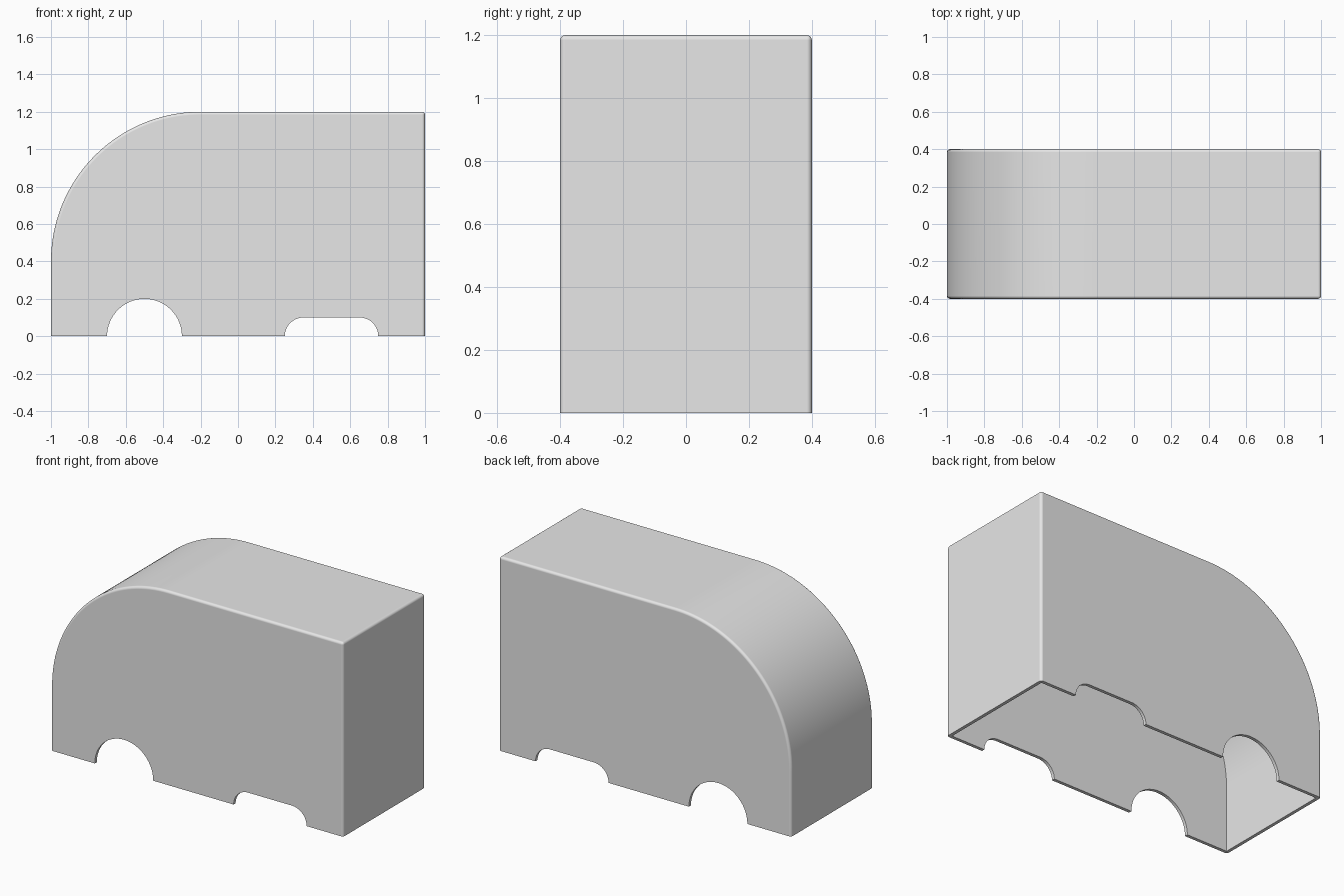
import bpy, bmesh
from math import cos, sin, pi

WALL = 0.02
HALF_DEPTH = 0.4
EDGE_ROUND = 0.016

if "Cube" in bpy.data.objects:
    bpy.data.objects.remove(bpy.data.objects["Cube"])

# One neutral grey for the whole shell
grey = bpy.data.materials.new("plain_grey")
grey.use_nodes = True
colour = (0.8, 0.8, 0.8, 1)
grey.diffuse_color = colour
grey.node_tree.nodes["Principled BSDF"].inputs["Base Color"].default_value = colour


def arc(cx, cz, radius, start, end, steps):
    """Points of an arc in the xz plane."""
    angles = [start + (end - start) * i / steps for i in range(steps + 1)]
    return [(cx + radius * cos(a), cz + radius * sin(a)) for a in angles]


def prism(name, outline, half_depth, rounding=0):
    """Extrude an xz outline along y, rounding every edge off the base."""
    bm = bmesh.new()
    front = bm.faces.new([bm.verts.new((x, -half_depth, z)) for x, z in outline])
    back = bmesh.ops.extrude_face_region(bm, geom=[front])["geom"]
    for v in back:
        if isinstance(v, bmesh.types.BMVert):
            v.co.y = half_depth
    bmesh.ops.recalc_face_normals(bm, faces=bm.faces)
    if rounding:
        bm.normal_update()
        edges = [e for e in bm.edges
                 if max(v.co.z for v in e.verts) > 0.001
                 and e.calc_face_angle(0) > 0.5]
        bmesh.ops.bevel(bm, geom=edges, offset=rounding, offset_type='OFFSET',
                        segments=4, profile=0.5, affect='EDGES')
    mesh = bpy.data.meshes.new(name)
    bm.to_mesh(mesh)
    bm.free()
    obj = bpy.data.objects.new(name, mesh)
    bpy.context.collection.objects.link(obj)
    mesh.materials.append(grey)
    return obj


def shell_outline(inset, base):
    """Box side with one large rounded upper corner."""
    side, top = 1 - inset, 1.2 - inset
    curve = arc(-0.2, 0.4, 0.8 - inset, pi / 2, pi, 40)
    return [(side, base), (side, top)] + curve + [(-side, base)]


# Outer body, then the cavity and the openings in the lower rim
body = prism("shell_body", shell_outline(0, 0), HALF_DEPTH, EDGE_ROUND)
cavity = prism("cavity_cutter", shell_outline(WALL, -0.1), HALF_DEPTH - WALL)
arch = prism("arch_cutter",
             [(-0.3, -0.1)] + arc(-0.5, 0, 0.2, 0, pi, 32) + [(-0.7, -0.1)], 0.6)
slot = prism("slot_cutter",
             [(0.75, -0.1)] + arc(0.65, 0, 0.1, 0, pi / 2, 12)
             + arc(0.35, 0, 0.1, pi / 2, pi, 12) + [(0.25, -0.1)], 0.6)

cutters = [cavity, arch, slot]
for cutter in cutters:
    cutter.hide_render = True
    cut = body.modifiers.new(cutter.name, 'BOOLEAN')
    cut.operation = 'DIFFERENCE'
    cut.solver = 'EXACT'
    cut.object = cutter

# Bake the cuts and drop the cutters
graph = bpy.context.evaluated_depsgraph_get()
graph.update()
baked = bpy.data.meshes.new_from_object(body.evaluated_get(graph))
body.modifiers.clear()
body.data = baked
for cutter in cutters:
    bpy.data.objects.remove(cutter)

# Smooth curves with crisp rims
bpy.ops.object.select_all(action='DESELECT')
body.select_set(True)
bpy.context.view_layer.objects.active = body
bpy.ops.object.shade_smooth_by_angle(angle=pi / 6)
weighted = body.modifiers.new("even_shading", 'WEIGHTED_NORMAL')
weighted.keep_sharp = True
